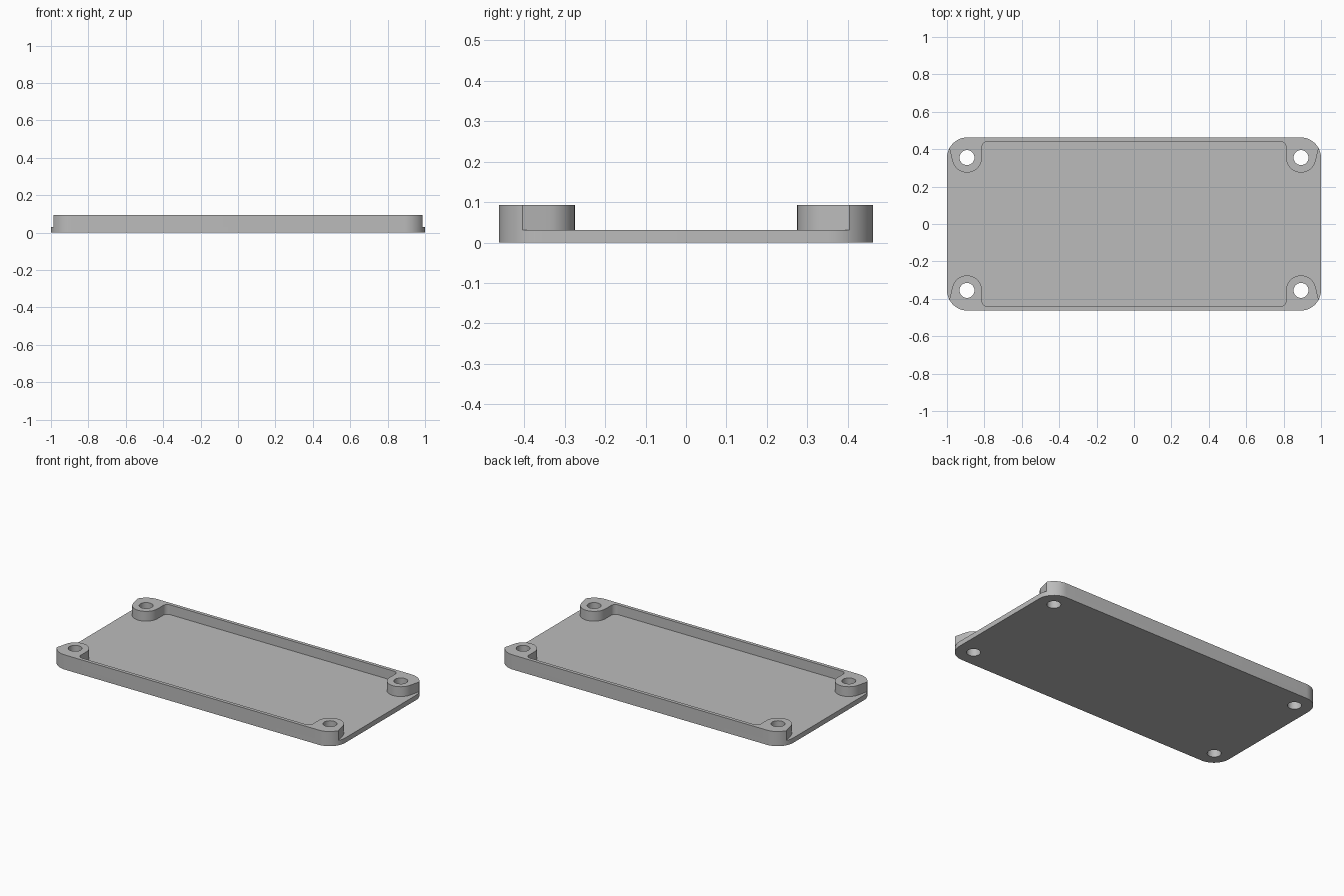
import bpy
from math import sin, cos, radians, pi

cube = bpy.data.objects.get("Cube")
if cube:
    bpy.data.objects.remove(cube)

HALF_X, HALF_Y = 1.0, 0.463
CORNER_R = 0.11
BOSS_X, BOSS_Y, BOSS_R, HOLE_R = 0.893, 0.355, 0.08, 0.04
BASE_TOP, RAIL_TOP = 0.031, 0.093
FILLET_R, RAIL_INNER_Y = 0.03, 0.441

grey = bpy.data.materials.new("plain grey")
grey.use_nodes = True
colour = (0.5, 0.5, 0.5, 1)
grey.diffuse_color = colour
grey.node_tree.nodes["Principled BSDF"].inputs["Base Color"].default_value = colour


def arc(cx, cy, r, start, end, steps=12):
    """Points along an arc, angles in degrees."""
    angles = [radians(start + (end - start) * i / steps) for i in range(steps + 1)]
    return [(cx + r * cos(a), cy + r * sin(a)) for a in angles]


def hole(cx, cy):
    return arc(cx, cy, HOLE_R, 0, 360, 32)[:-1]


def mirrored(points):
    """Continue a right-hand outline with its mirror image across x."""
    return points + [(-x, y) for x, y in reversed(points)]


def slab(name, outlines, bottom, top):
    """Extrude an outline with holes into a flat solid."""
    curve = bpy.data.curves.new(name, "CURVE")
    curve.dimensions = "2D"
    curve.fill_mode = "BOTH"
    curve.extrude = (top - bottom) / 2
    for points in outlines:
        spline = curve.splines.new("POLY")
        spline.points.add(len(points) - 1)
        for p, (x, y) in zip(spline.points, points):
            p.co = (x, y, 0, 1)
        spline.use_cyclic_u = True
    obj = bpy.data.objects.new(name, curve)
    bpy.context.collection.objects.link(obj)
    obj.location.z = (top + bottom) / 2
    bpy.ops.object.select_all(action="DESELECT")
    obj.select_set(True)
    bpy.context.view_layer.objects.active = obj
    bpy.ops.object.convert(target="MESH")
    obj = bpy.context.object
    # Weld caps to walls
    bpy.ops.object.mode_set(mode="EDIT")
    bpy.ops.mesh.select_all(action="SELECT")
    bpy.ops.mesh.remove_doubles(threshold=0.0001)
    bpy.ops.mesh.normals_make_consistent(inside=False)
    bpy.ops.object.mode_set(mode="OBJECT")
    obj.data.materials.clear()
    obj.data.materials.append(grey)
    bpy.ops.object.shade_smooth_by_angle(angle=pi / 6)
    return obj


# Base plate with rounded corners and four screw holes
cx, cy = HALF_X - CORNER_R, HALF_Y - CORNER_R
right_side = arc(cx, -cy, CORNER_R, -90, 0) + arc(cx, cy, CORNER_R, 0, 90)
plate_holes = [hole(sx * BOSS_X, sy * BOSS_Y) for sx in (-1, 1) for sy in (-1, 1)]
slab("base_plate", [mirrored(right_side)] + plate_holes, 0, BASE_TOP)

# Raised rails, each with a screw boss at both ends
inner_x = BOSS_X - BOSS_R
half_rail = (
    arc(inner_x - FILLET_R, RAIL_INNER_Y - FILLET_R, FILLET_R, 90, 0, 8)
    + arc(BOSS_X, BOSS_Y, BOSS_R, -180, -13, 24)
    + arc(cx, cy, CORNER_R, 28, 90)
)
for name, side in (("back_rail", 1), ("front_rail", -1)):
    outline = [(x, side * y) for x, y in mirrored(half_rail)]
    holes = [hole(sx * BOSS_X, side * BOSS_Y) for sx in (-1, 1)]
    slab(name, [outline] + holes, BASE_TOP, RAIL_TOP)
